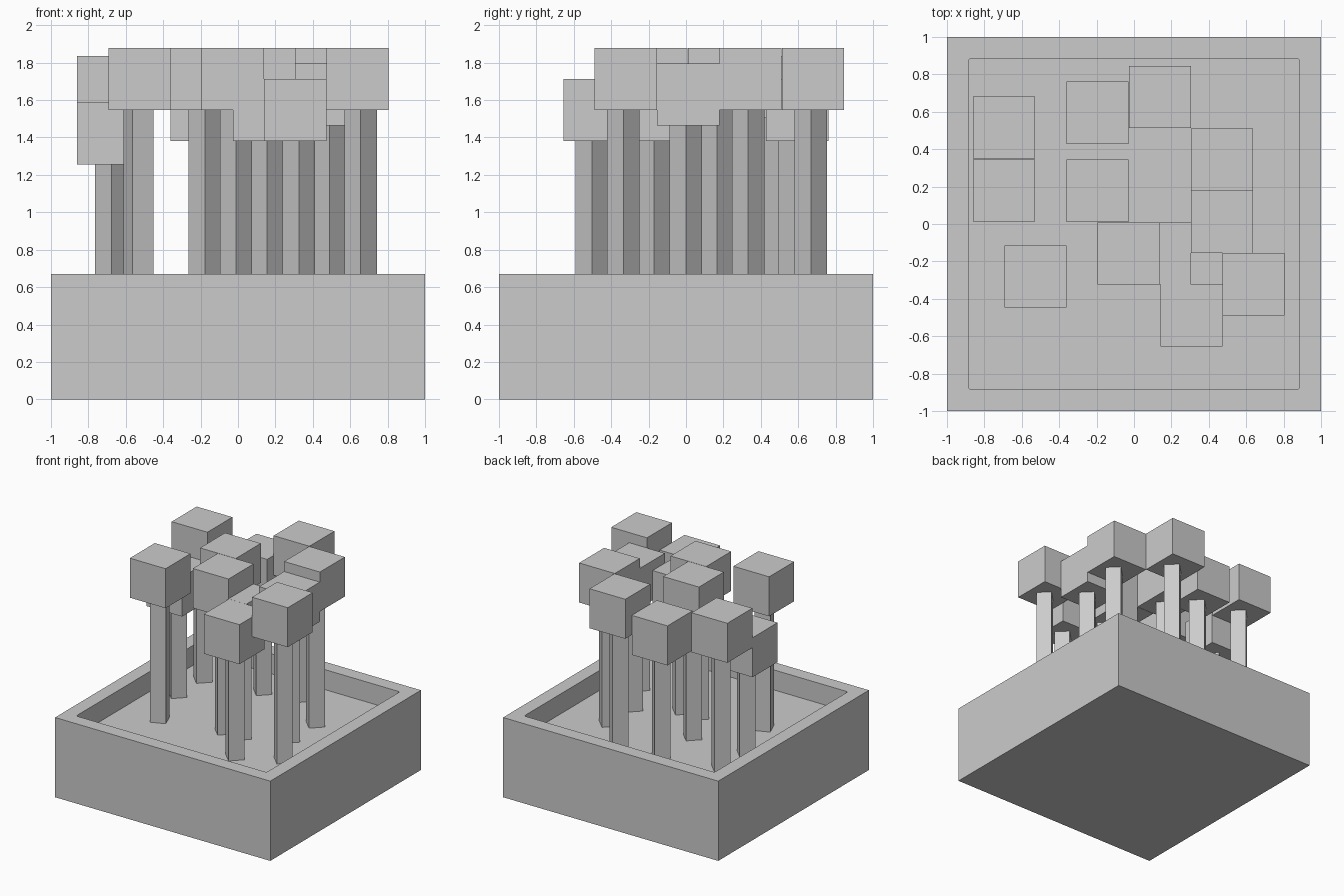
import bpy, bmesh, math
from mathutils import Matrix

if "Cube" in bpy.data.objects:
    bpy.data.objects.remove(bpy.data.objects["Cube"])

RIM, FLOOR, CUBE, STEM = 0.67, 0.502, 0.332, 0.123


def finish(bm, name):
    bmesh.ops.recalc_face_normals(bm, faces=bm.faces)
    me = bpy.data.meshes.new(name)
    bm.to_mesh(me)
    bm.free()
    ob = bpy.data.objects.new(name, me)
    bpy.context.collection.objects.link(ob)
    return ob


def box(name, centre, size, angle=0.0):
    bm = bmesh.new()
    m = (Matrix.Translation(centre) @ Matrix.Rotation(angle, 4, 'Z')
         @ Matrix.Diagonal((*size, 1)))
    bmesh.ops.create_cube(bm, size=1, matrix=m)
    return finish(bm, name)


# Square planter: block with an inset, sunken top and softened inner corners
bm = bmesh.new()
bmesh.ops.create_cube(bm, size=1, matrix=Matrix.Translation((0, 0, RIM / 2))
                      @ Matrix.Diagonal((2, 2, RIM, 1)))
top = max(bm.faces, key=lambda f: f.calc_center_median().z)
bmesh.ops.inset_region(bm, faces=[top], thickness=0.163)
ret = bmesh.ops.extrude_discrete_faces(bm, faces=[top])
floor = ret["faces"][0]
bmesh.ops.translate(bm, verts=floor.verts, vec=(0, 0, FLOOR - RIM))
inner = [e for e in bm.edges
         if all(abs(v.co.x) < 0.9 for v in e.verts)
         and abs(e.verts[0].co.z - e.verts[1].co.z) > 0.1]
bmesh.ops.bevel(bm, geom=inner, offset=0.015, segments=2, profile=0.5,
                affect='EDGES')
finish(bm, "planter")

# Cube heads on stems: centre x, centre y, underside z
plants = [
    (-0.695, 0.515, 1.505), (-0.695, 0.18, 1.256),
    (-0.195, 0.595, 1.38), (-0.195, 0.178, 1.547),
    (0.138, 0.68, 1.547), (0.138, -0.157, 1.38),
    (0.47, 0.345, 1.547), (0.47, 0.012, 1.463),
    (0.638, -0.322, 1.547), (0.307, -0.49, 1.38),
    (-0.028, -0.157, 1.547), (-0.527, -0.28, 1.547),
]
for i, (x, y, z) in enumerate(plants, 1):
    box(f"cube_head_{i}", (x, y, z + CUBE / 2), (CUBE,) * 3)
    # All stems stand diagonally and slightly off-centre, except the last
    last = i == len(plants)
    dx, dy, deg = (-0.004, 0, 22) if last else (0.018, -0.013, 45)
    low, high = FLOOR - 0.01, z + 0.05
    box(f"stem_{i}", (x + dx, y + dy, (low + high) / 2),
        (STEM, STEM, high - low), math.radians(deg))
